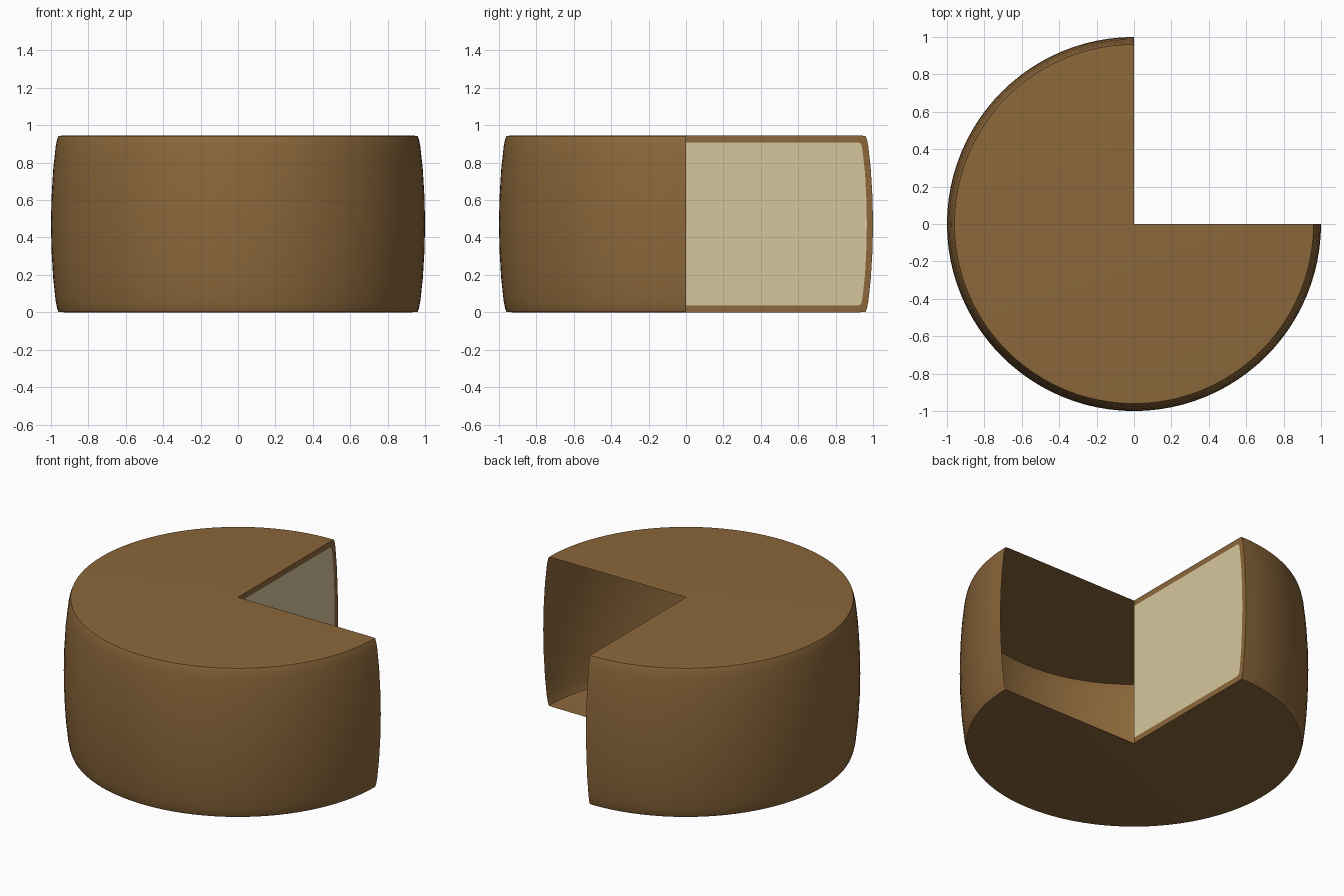
import bpy, bmesh, math

if "Cube" in bpy.data.objects:
    bpy.data.objects.remove(bpy.data.objects["Cube"])


def material(name, rgb):
    m = bpy.data.materials.new(name)
    m.diffuse_color = (*rgb, 1)
    m.use_nodes = True
    m.node_tree.nodes["Principled BSDF"].inputs["Base Color"].default_value = m.diffuse_color
    return m


rind = material("brown rind", (0.262, 0.136, 0.043))
cream = material("cream cheese", (0.67, 0.565, 0.34))

H = 0.945
# Half outline from the bottom axis to the top axis: bulging side, tight rims
OUTER = [(0, 0), (0.93, 0), (0.96, 0.002), (0.967, 0.02), (0.975, 0.06), (0.988, 0.18), (0.997, 0.33),
         (1.0, H / 2)]
OUTER += [(r, H - z) for r, z in reversed(OUTER[:-1])]
# Outline of the pale inside, set in from the rind
INNER = [(0, 0.036), (0.915, 0.036), (0.932, 0.04), (0.94, 0.055), (0.945, 0.09), (0.957, 0.2),
         (0.964, 0.33), (0.967, H / 2)]
INNER += [(r, H - z) for r, z in reversed(INNER[:-1])]


def finish(bm, name, mats):
    me = bpy.data.meshes.new(name)
    bm.to_mesh(me)
    bm.free()
    ob = bpy.data.objects.new(name, me)
    bpy.context.collection.objects.link(ob)
    for m in mats:
        me.materials.append(m)
    return ob


# Rind shell: three quarters of a turn, hollow and open on the y = 0 side
bm = bmesh.new()
SEG = 72
rings = []
for i in range(SEG + 1):
    a = math.pi / 2 + 1.5 * math.pi * i / SEG
    rings.append([bm.verts.new((r * math.cos(a), r * math.sin(a), z)) for r, z in OUTER])
for a, b in zip(rings, rings[1:]):
    for k in range(len(OUTER) - 1):
        bm.faces.new((a[k], b[k], b[k + 1], a[k + 1]))
bmesh.ops.remove_doubles(bm, verts=bm.verts, dist=1e-5)
shell = finish(bm, "rind_shell", [rind])
bpy.context.view_layer.objects.active = shell
shell.select_set(True)
bpy.ops.object.shade_smooth_by_angle(angle=math.radians(50))

# Cut face on x = 0: cream centre with a rind border
bm = bmesh.new()
o = [bm.verts.new((0, r, z)) for r, z in OUTER]
n = [bm.verts.new((0, r, z)) for r, z in INNER]
for k in range(len(o) - 1):
    bm.faces.new((o[k], o[k + 1], n[k + 1], n[k]))
bm.faces.new(n).material_index = 1
for f in bm.faces:
    f.normal_update()
    if f.normal.x < 0:
        f.normal_flip()
finish(bm, "cut_face", [rind, cream])
